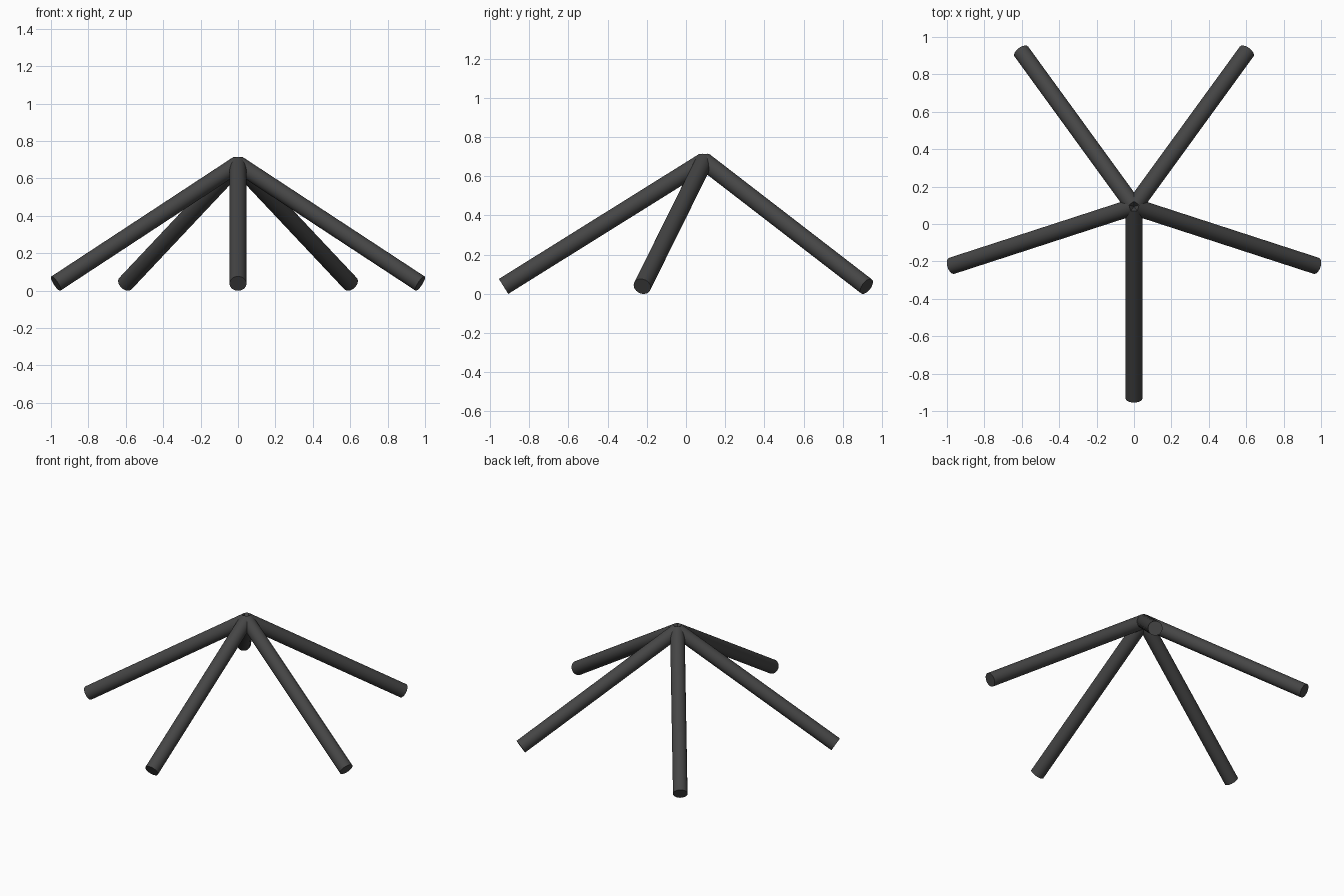
import bpy
from math import cos, sin, radians
from mathutils import Vector

if "Cube" in bpy.data.objects:
    bpy.data.objects.remove(bpy.data.objects["Cube"])

RADIUS = 0.045
REACH = 1.024
HUB = Vector((0, 0.093, 0.677))
FOOT_Z = 0.038

dark = bpy.data.materials.new("dark_grey")
dark.diffuse_color = (0.06, 0.06, 0.06, 1)
dark.use_nodes = True
dark.node_tree.nodes["Principled BSDF"].inputs["Base Color"].default_value = dark.diffuse_color


def add_leg(name, angle):
    # straight round bar from the hub centre down to the floor
    foot = Vector((REACH * cos(angle), HUB.y + REACH * sin(angle), FOOT_Z))
    axis = foot - HUB
    bpy.ops.mesh.primitive_cylinder_add(
        vertices=32, radius=RADIUS, depth=axis.length, location=(HUB + foot) / 2,
        rotation=axis.to_track_quat('Z', 'Y').to_euler())
    leg = bpy.context.object
    leg.name = name
    leg.data.materials.append(dark)
    bpy.ops.object.shade_smooth_by_angle(angle=radians(35))


# five evenly spaced legs, the first pointing to the front
names = ["front_leg", "right_leg", "back_right_leg", "back_left_leg", "left_leg"]
for i, name in enumerate(names):
    add_leg(name, radians(-90 + 72 * i))
